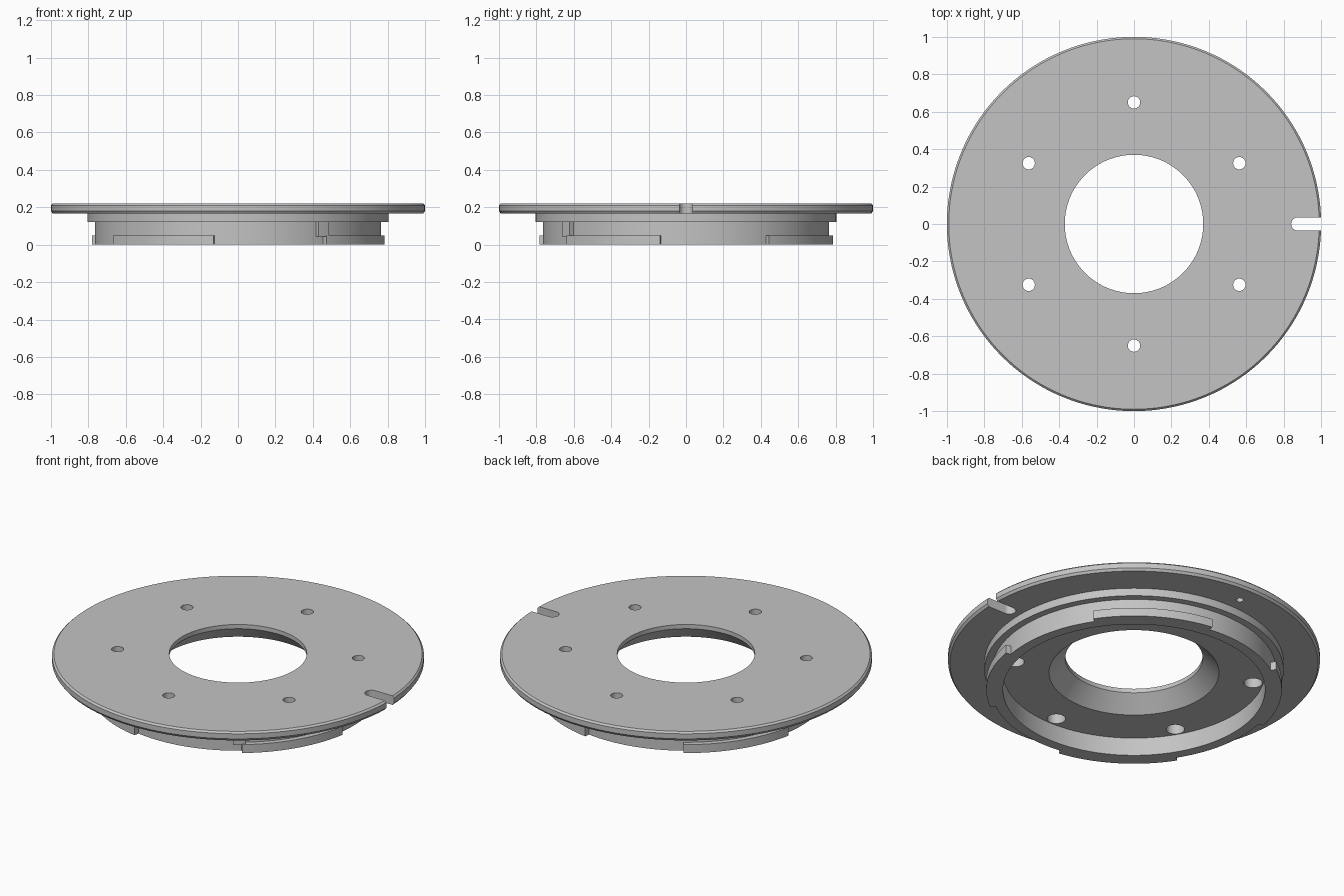
import bpy, bmesh
from math import sin, cos, pi, radians

cube = bpy.data.objects.get("Cube")
if cube:
    bpy.data.objects.remove(cube)

metal = bpy.data.materials.new("grey_metal")
metal.use_nodes = True
GREY = (0.55, 0.55, 0.55, 1)
metal.diffuse_color = GREY
metal.node_tree.nodes["Principled BSDF"].inputs["Base Color"].default_value = GREY


def finish(name, bm):
    bmesh.ops.recalc_face_normals(bm, faces=bm.faces)
    mesh = bpy.data.meshes.new(name)
    bm.to_mesh(mesh)
    bm.free()
    obj = bpy.data.objects.new(name, mesh)
    bpy.context.collection.objects.link(obj)
    mesh.materials.append(metal)
    return obj


def revolve(name, profile, start=0, end=360, steps=144):
    """Sweep a closed (radius, height) profile around the z axis."""
    bm = bmesh.new()
    full = end - start == 360
    rings = []
    for i in range(steps if full else steps + 1):
        a = radians(start + (end - start) * i / steps)
        rings.append([bm.verts.new((r * cos(a), r * sin(a), z)) for r, z in profile])
    n = len(profile)
    for i in range(steps):
        p, q = rings[i], rings[(i + 1) % len(rings)]
        for j in range(n):
            k = (j + 1) % n
            bm.faces.new((p[j], q[j], q[k], p[k]))
    if not full:
        bm.faces.new(rings[0])
        bm.faces.new(rings[-1])
    return finish(name, bm)


def prism(name, outline, z0, z1):
    bm = bmesh.new()
    low = [bm.verts.new((x, y, z0)) for x, y in outline]
    high = [bm.verts.new((x, y, z1)) for x, y in outline]
    bm.faces.new(low)
    bm.faces.new(high)
    for i in range(len(low)):
        j = (i + 1) % len(low)
        bm.faces.new((low[i], low[j], high[j], high[i]))
    return finish(name, bm)


def circle(cx, cy, r, n=32):
    return [(cx + r * cos(2 * pi * i / n), cy + r * sin(2 * pi * i / n)) for i in range(n)]


# Flange, shoulder, skirt ring, recess and flared bore in one turned profile
TOP, UNDER, SHOULDER, CEILING = 0.22, 0.166, 0.12, 0.107
plate = revolve("mount_plate", [
    (0.37, TOP), (0.99, TOP), (1.0, TOP - 0.01), (1.0, UNDER + 0.014), (0.99, UNDER),
    (0.805, UNDER), (0.805, SHOULDER), (0.765, SHOULDER), (0.765, 0),
    (0.705, 0), (0.705, CEILING), (0.457, CEILING), (0.37, 0.195)])

# Edge slot with a round inner end
half = 0.036
slot = [(0.876 + half * cos(a), half * sin(a)) for a in (pi / 2 + pi * i / 16 for i in range(17))]
cutters = [prism("slot_cutter", slot + [(1.1, -half), (1.1, half)], 0.1, 0.3)]

# Six screw holes, each counterbored from below
for i in range(6):
    a = radians(30 + 60 * i)
    x, y = 0.65 * cos(a), 0.65 * sin(a)
    cutters.append(prism("screw_hole_cutter", circle(x, y, 0.033), 0.05, 0.3))
    cutters.append(prism("counterbore_cutter", circle(x, y, 0.05), 0.05, 0.17))

# Blind locating hole under the flange
cutters.append(prism("locating_hole_cutter", circle(0, 0.885, 0.02, 24), 0.1, 0.2))

bpy.context.view_layer.objects.active = plate
for cutter in cutters:
    mod = plate.modifiers.new("cut", "BOOLEAN")
    mod.operation = "DIFFERENCE"
    mod.solver = "EXACT"
    mod.object = cutter
    bpy.ops.object.modifier_apply(modifier=mod.name)
    bpy.data.objects.remove(cutter)

# Bayonet tabs around the foot of the skirt
parts = [plate]
for i, (start, end) in enumerate([(-53.5, -10), (34, 82), (124, 169), (213, 260.6)]):
    parts.append(revolve(f"bayonet_tab_{i + 1}",
                         [(0.75, 0), (0.795, 0), (0.795, 0.05), (0.75, 0.05)], start, end, 20))

# Rotation stop between the first tab and the shoulder
parts.append(revolve("rotation_stop",
                     [(0.75, 0.045), (0.79, 0.045), (0.79, SHOULDER), (0.75, SHOULDER)], -57, -52, 4))

# Smooth round walls, keep machined edges crisp
bpy.ops.object.select_all(action="DESELECT")
for obj in parts:
    obj.select_set(True)
bpy.context.view_layer.objects.active = plate
bpy.ops.object.shade_smooth_by_angle(angle=radians(25))
